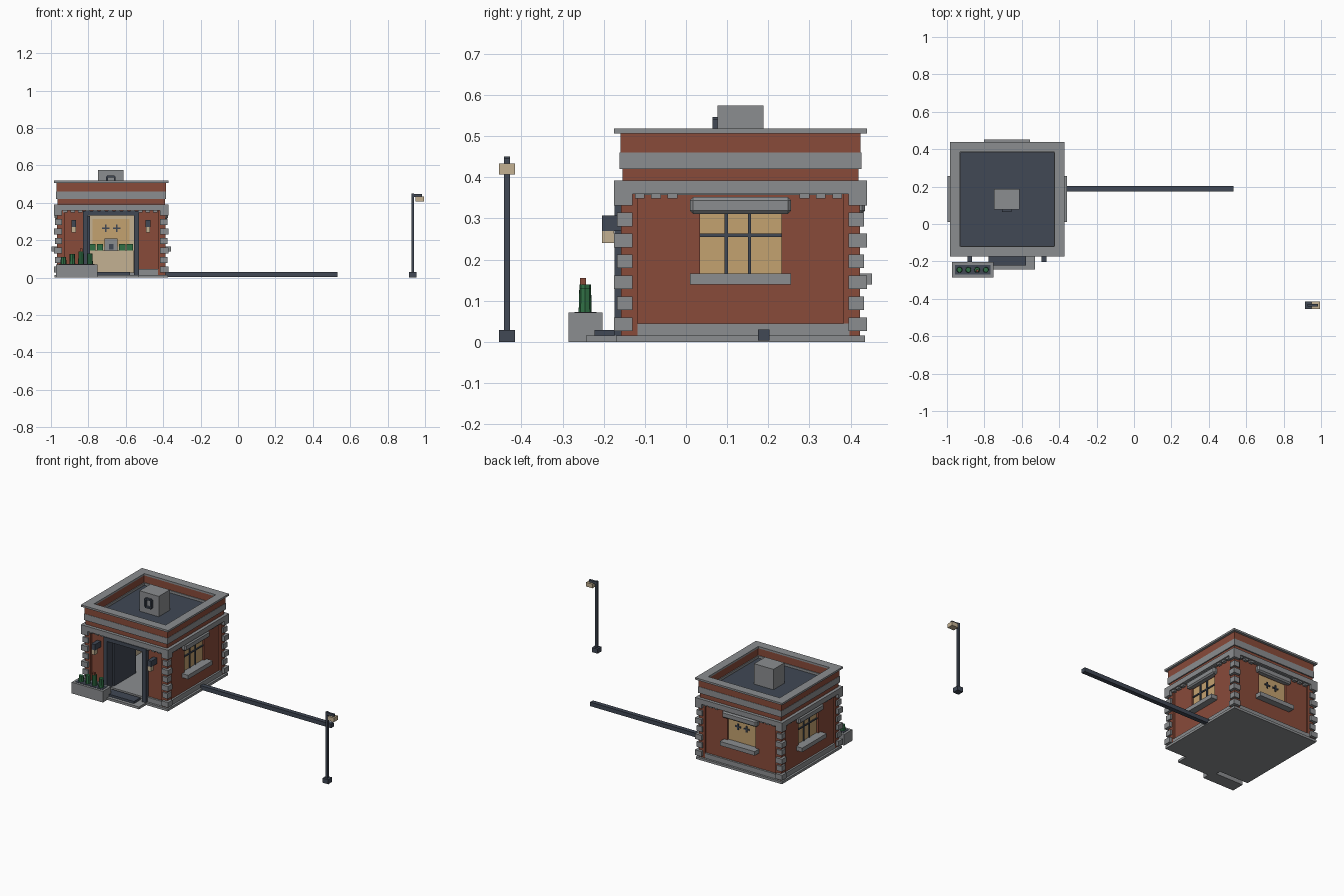
import bpy
import bmesh
from math import pi
from mathutils import Matrix, Vector

cube = bpy.data.objects.get("Cube")
if cube:
    bpy.data.objects.remove(cube)


def material(name, r, g, b):
    m = bpy.data.materials.new(name)
    m.use_nodes = True
    m.diffuse_color = (r, g, b, 1)
    m.node_tree.nodes["Principled BSDF"].inputs["Base Color"].default_value = (r, g, b, 1)
    return m


BRICK = material("brick red", .25, .07, .042)
STONE = material("stone grey", .26, .27, .28)
DARK = material("dark slate", .052, .065, .09)
TAN = material("warm window", .55, .36, .16)
BEIGE = material("beige", .55, .44, .29)
GREEN = material("leaf green", .03, .16, .06)

CENTRE = Vector((-.678, .1325, 0))
FRONT, RIGHT, BACK, LEFT = range(4)   # quarter turns around the house


def finish(name, bm, mat):
    mesh = bpy.data.meshes.new(name)
    bm.to_mesh(mesh)
    bm.free()
    mesh.materials.append(mat)
    ob = bpy.data.objects.new(name, mesh)
    bpy.context.collection.objects.link(ob)
    return ob


def add_box(bm, x, y, z):
    size = (x[1] - x[0], y[1] - y[0], z[1] - z[0])
    mid = Vector((sum(x), sum(y), sum(z))) / 2
    bmesh.ops.create_cube(bm, size=1, matrix=Matrix.Translation(mid) @ Matrix.Diagonal((*size, 1)))


def box(name, mat, x, y, z):
    bm = bmesh.new()
    add_box(bm, x, y, z)
    return finish(name, bm, mat)


# Boxes placed on one house side: (along, outward, height) ranges
def side_boxes(name, mat, side, parts):
    bm = bmesh.new()
    for u, w, z in parts:
        add_box(bm, u, (-w[1], -w[0]), z)
    bm.transform(Matrix.Translation(CENTRE) @ Matrix.Rotation(side * pi / 2, 4, 'Z'))
    return finish(name, bm, mat)


# Square ring around the house between two half-widths
def ring(name, mat, inner, outer, z):
    bm = bmesh.new()
    for s in (-1, 1):
        add_box(bm, (-outer, outer), sorted((s * inner, s * outer)), z)
        add_box(bm, sorted((s * inner, s * outer)), (-inner, inner), z)
    bm.transform(Matrix.Translation(CENTRE))
    return finish(name, bm, mat)


def house_slab(name, mat, half, z):
    c = CENTRE
    return box(name, mat, (c.x - half, c.x + half), (c.y - half, c.y + half), z)


# Foundation, roof, and horizontal bands
house_slab("foundation", STONE, .303, (0, .015))
house_slab("floor", STONE, .27, (.015, .028))
house_slab("roof_deck", DARK, .26, (.42, .445))
house_slab("ceiling", BEIGE, .26, (.375, .38))
ring("cornice", STONE, .25, .307, (.36, .392))
ring("frieze", BRICK, .25, .287, (.392, .42))
ring("stone_band", STONE, .25, .294, (.42, .46))
ring("parapet", BRICK, .255, .292, (.46, .506))
ring("parapet_cap", STONE, .252, .307, (.506, .518))

WALL, TOP = (.255, .278), .362
for side, label in enumerate(("front", "right", "back", "left")):
    is_door = side == FRONT
    half, low, high = (.125, .015, .335) if is_door else (.099, .165, .313)

    # Wall with its opening, and beige inner lining
    for name, mat, depth in (("wall", BRICK, WALL), ("lining", BEIGE, (.25, .255))):
        parts = [((-.265, -half), depth, (.015, TOP)), ((half, .265), depth, (.015, TOP)),
                 ((-half, half), depth, (high, TOP))]
        if not is_door:
            parts.append(((-half, half), depth, (.015, low)))
        side_boxes(f"{label}_{name}", mat, side, parts)

    # Beige strips beside the corners
    side_boxes(f"{label}_corner_strips", BEIGE, side,
               [(u, (.27, .282), (.045, TOP)) for u in ((-.264, -.252), (.252, .264))])

    # Plinth
    spans = [(-.265, -.15), (.15, .265)] if is_door else [(-.265, .265)]
    side_boxes(f"{label}_plinth", STONE, side, [(u, (.27, .29), (.015, .045)) for u in spans])

    # Dentils under the cornice
    side_boxes(f"{label}_dentils", STONE, side,
               [((-.257 + i * .04, -.233 + i * .04), (.275, .298), (.349, .362)) for i in range(13)
                if is_door or abs(i - 6) > 3] +
               ([] if is_door else [((-.24, .24), (.27, .29), (.357, .362))]))

    if is_door:
        continue
    # Window pane, glazing bars, sill and lintel
    side_boxes(f"{label}_window_pane", TAN, side, [((-half, half), (.256, .266), (low, high))])
    if side == BACK:
        bars = []
        for u in (-.03, .03):
            bars += [((u - .004, u + .004), (.25, .272), (.245, .283)),
                     ((u - .02, u + .02), (.25, .272), (.26, .268))]
    else:
        bars = [((u - .004, u + .004), (.262, .272), (low, high)) for u in (-.035, .022)]
        bars.append(((-half, half), (.262, .272), (.255, .263)))
    side_boxes(f"{label}_window_bars", DARK, side, bars)
    side_boxes(f"{label}_sill", STONE, side, [((-.123, .123), (.265, .32), (.14, .166))])
    lintel = side_boxes(f"{label}_lintel", STONE, side, [((-.123, .123), (.265, .303), (.311, .352))])
    bev = lintel.modifiers.new("soft_corners", 'BEVEL')
    bev.width, bev.segments = .008, 1

# Corner posts and stacked corner stones
for sx in (-1, 1):
    for sy in (-1, 1):
        tag = f"{'back' if sy > 0 else 'front'}_{'left' if sx > 0 else 'right'}"
        for name, mat, inner, rows in (
                ("post", BRICK, .25, [(.29, .015, TOP)]),
                ("corner_stones", STONE, .262,
                 [(.307 if i % 2 == 0 else .3, .026 + i * .051, .059 + i * .051) for i in range(7)])):
            bm = bmesh.new()
            for outer, z0, z1 in rows:
                add_box(bm, sorted((sx * inner, sx * outer)), sorted((sy * inner, sy * outer)), (z0, z1))
            bm.transform(Matrix.Translation(CENTRE))
            finish(f"{tag}_{name}", bm, mat)

# Doorway frame, open door leaf and steps
side_boxes("door_frame", DARK, FRONT,
           [((-.15, -.123), (.25, .306), (.015, .357)), ((.123, .15), (.25, .306), (.015, .357)),
            ((-.123, .123), (.25, .306), (.333, .357))])
side_boxes("open_door", DARK, FRONT, [((-.123, -.113), (.03, .25), (.03, .33))])
side_boxes("front_step", STONE, FRONT, [((-.1, .15), (.3, .375), (0, .015))])
side_boxes("door_mat", DARK, FRONT, [((-.1, .1), (.29, .355), (.015, .029))])

# Counter with a screen and small plants, at the back of the room
side_boxes("counter", BEIGE, FRONT, [((-.12, .12), (-.25, -.19), (.028, .145))])
side_boxes("counter_screen", STONE, FRONT, [((-.035, .035), (-.22, -.2), (.145, .21))])
side_boxes("screen_mark", DARK, FRONT, [((-.012, .012), (-.2, -.195), (.15, .18))])
side_boxes("counter_plants", GREEN, FRONT,
           [((u - .017, u + .017), (-.225, -.195), (.145, .18)) for u in (-.1, -.06, .06, .1)])

# Wall lanterns
for u, label in ((-.2, "right"), (.196, "left")):
    side_boxes(f"{label}_lantern_hood", DARK, FRONT, [((u - .013, u + .013), (.275, .337), (.27, .307))])
    side_boxes(f"{label}_lantern_light", BEIGE, FRONT, [((u - .011, u + .011), (.308, .337), (.24, .27))])

# Rooftop unit with a handle on its front
box("roof_unit", STONE, (-.748, -.612), (.077, .188), (.44, .575))
bm = bmesh.new()
for x, z in (((-.706, -.696), (.49, .54)), ((-.664, -.654), (.49, .54)), ((-.7, -.66), (.536, .546)),
             ((-.7, -.66), (.484, .494))):
    add_box(bm, x, (.064, .078), z)
finish("roof_unit_handle", bm, DARK)

# Planter with cacti
box("planter", STONE, (-.972, -.752), (-.286, -.203), (0, .071))
box("planter_soil", DARK, (-.957, -.767), (-.271, -.218), (.071, .073))
for i, top in enumerate((.11, .125, .14, .13)):
    bm = bmesh.new()
    x = -.933 + i * .047
    bmesh.ops.create_cone(bm, cap_ends=True, segments=8, radius1=.016, radius2=.014, depth=top - .07,
                          matrix=Matrix.Translation((x, -.245, (top + .07) / 2)))
    finish(f"cactus_{i + 1}", bm, GREEN)
    if i == 2:
        box("cactus_flower", BRICK, (x - .007, x + .007), (-.257, -.243), (top, top + .015))

# Barrier rail along the ground
box("barrier_rail", DARK, (-.4, .533), (.175, .203), (.004, .03))

# Street lamp
box("lamp_base", DARK, (.914, .954), (-.455, -.415), (0, .029))
box("lamp_post", DARK, (.927, .941), (-.442, -.428), (.029, .45))
box("lamp_arm", DARK, (.927, .985), (-.442, -.428), (.432, .447))
box("lamp_head", BEIGE, (.95, .995), (-.455, -.415), (.407, .433))
